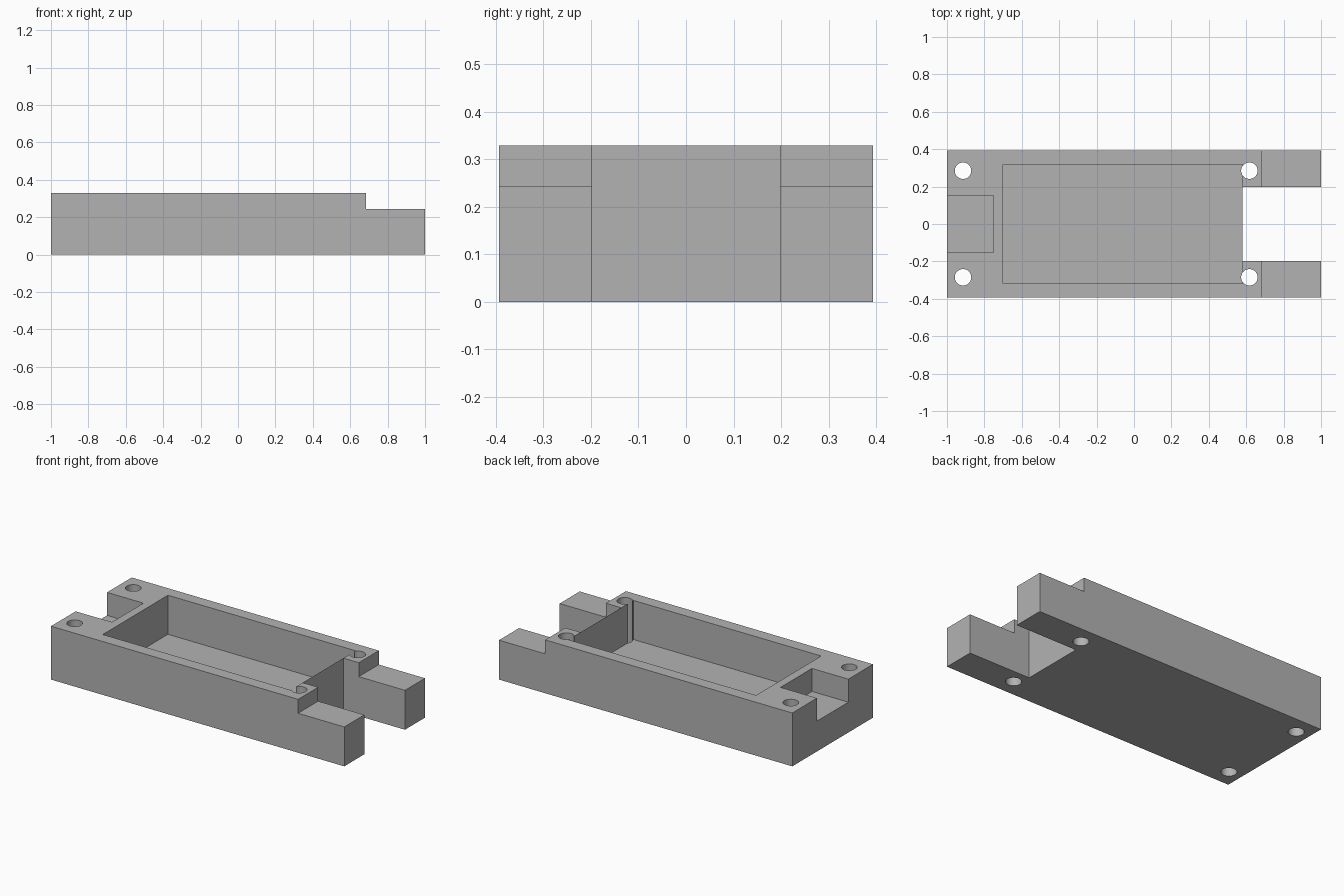
import bpy
import bmesh
from mathutils import Matrix, Vector

if "Cube" in bpy.data.objects:
    bpy.data.objects.remove(bpy.data.objects["Cube"], do_unlink=True)

HALF_WIDTH, TOP = 0.393, 0.329

grey = bpy.data.materials.new("plain grey")
grey.use_nodes = True
grey.diffuse_color = (0.45, 0.45, 0.45, 1)
grey.node_tree.nodes["Principled BSDF"].inputs["Base Color"].default_value = grey.diffuse_color


def finish(name, bm):
    bmesh.ops.recalc_face_normals(bm, faces=bm.faces)
    mesh = bpy.data.meshes.new(name)
    bm.to_mesh(mesh)
    bm.free()
    obj = bpy.data.objects.new(name, mesh)
    bpy.context.collection.objects.link(obj)
    mesh.materials.append(grey)
    return obj


def box(name, low, high):
    low, high = Vector(low), Vector(high)
    bm = bmesh.new()
    bmesh.ops.create_cube(bm, size=1)
    bmesh.ops.scale(bm, vec=high - low, verts=bm.verts)
    bmesh.ops.translate(bm, vec=(low + high) / 2, verts=bm.verts)
    return finish(name, bm)


def drill(name, x, y):
    bm = bmesh.new()
    bmesh.ops.create_cone(bm, cap_ends=True, segments=48, radius1=0.044,
                          radius2=0.044, depth=1, matrix=Matrix.Translation((x, y, 0)))
    return finish(name, bm)


# Stepped side profile, extruded across the width
profile = [(-1, 0), (1, 0), (1, 0.243), (0.685, 0.243), (0.685, TOP), (-1, TOP)]
bm = bmesh.new()
face = bm.faces.new([bm.verts.new((x, -HALF_WIDTH, z)) for x, z in profile])
side = bmesh.ops.extrude_face_region(bm, geom=[face])
bmesh.ops.translate(bm, vec=(0, 2 * HALF_WIDTH, 0),
                    verts=[v for v in side["geom"] if isinstance(v, bmesh.types.BMVert)])
body = finish("forked_tray", bm)

# Fork gap, tray pocket, end notch and the four screw holes
cutters = [
    box("fork_gap", (0.58, -0.198, -0.1), (1.1, 0.198, 0.5)),
    box("tray_pocket", (-0.7, -0.317, 0.088), (0.58, 0.317, 0.5)),
    box("end_notch", (-1.1, -0.153, 0.187), (-0.752, 0.153, 0.5)),
]
cutters += [drill("screw_hole", x, y) for x in (-0.914, 0.617) for y in (-0.285, 0.285)]

bpy.ops.object.select_all(action="DESELECT")
bpy.context.view_layer.objects.active = body
body.select_set(True)
for cutter in cutters:
    cut = body.modifiers.new(cutter.name, "BOOLEAN")
    cut.operation = "DIFFERENCE"
    cut.solver = "EXACT"
    cut.object = cutter
    bpy.ops.object.modifier_apply(modifier=cut.name)
    bpy.data.objects.remove(cutter, do_unlink=True)

bpy.ops.object.shade_smooth_by_angle()
